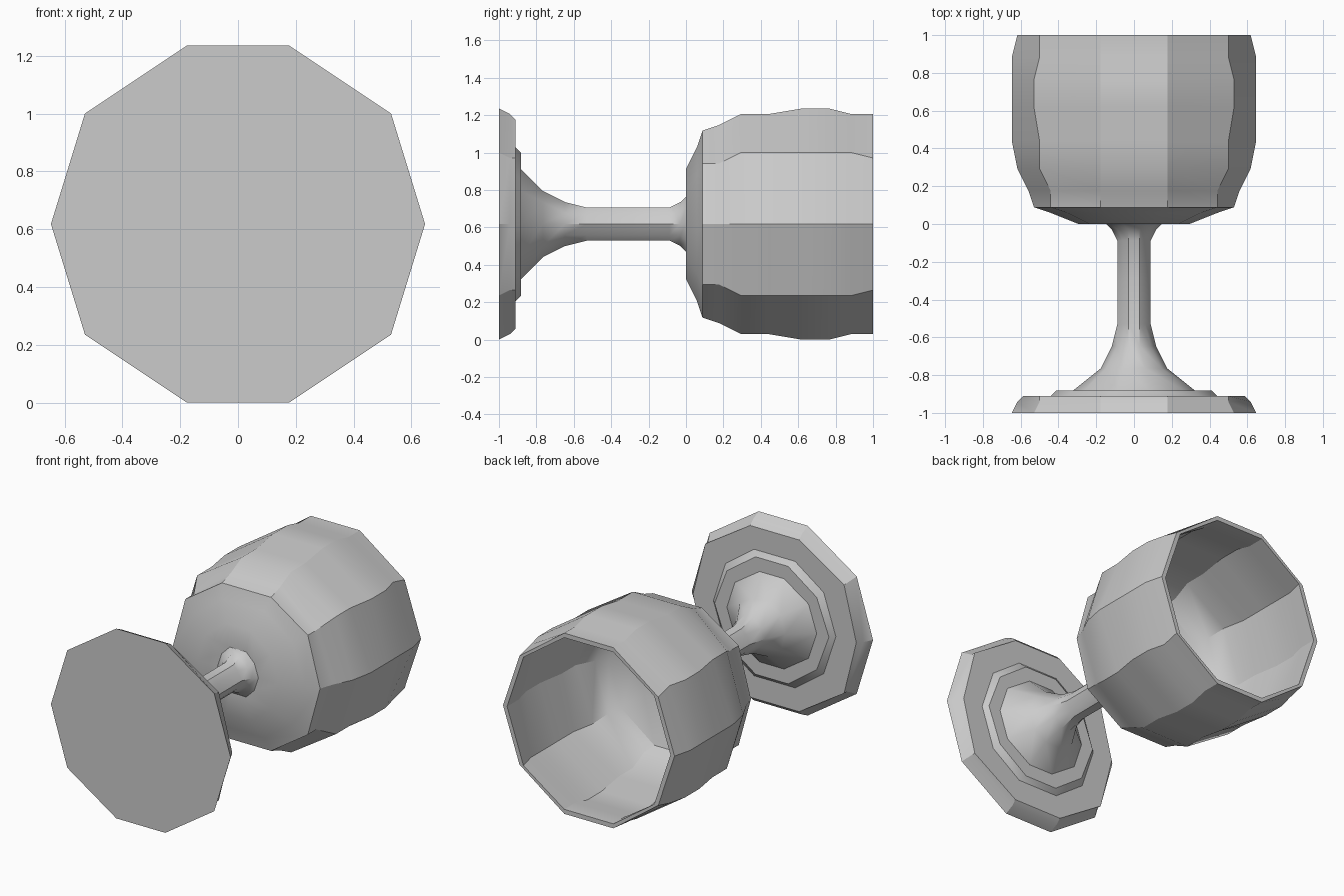
import bpy, bmesh, math

cube = bpy.data.objects.get("Cube")
if cube:
    bpy.data.objects.remove(cube, do_unlink=True)

U = 1 / 34        # modelling grid step
AXIS_Z = 21 * U   # height of the goblet's axis, lying along y

grey = bpy.data.materials.new("plain_grey")
grey.use_nodes = True
grey.diffuse_color = (0.6, 0.6, 0.6, 1)
grey.node_tree.nodes["Principled BSDF"].inputs["Base Color"].default_value = (0.6, 0.6, 0.6, 1)


def snapped_ring(bm, y, r):
    """Ten-sided ring around the y axis, snapped to the grid."""
    x1, z1 = round(r * math.cos(math.radians(36))), round(r * math.sin(math.radians(36)))
    x2, z2 = min(6, round(r * math.cos(math.radians(72)))), round(r * math.sin(math.radians(72)))
    pts = [(round(r), 0), (x1, z1), (x2, z2), (-x2, z2), (-x1, z1),
           (-round(r), 0), (-x1, -z1), (-x2, -z2), (x2, -z2), (x1, -z1)]
    return [bm.verts.new((x * U, y * U, z * U + AXIS_Z)) for x, z in pts]


def turned_part(name, profile, cap_start=False, cap_end=False, angle=30):
    """Skin the rings of a (y, radius) profile."""
    bm = bmesh.new()
    rings = [snapped_ring(bm, y, r) for y, r in profile]
    for a, b in zip(rings, rings[1:]):
        for i in range(10):
            j = (i + 1) % 10
            bm.faces.new((a[i], b[i], b[j], a[j]))
    if cap_start:
        bm.faces.new(rings[0])
    if cap_end:
        bm.faces.new(rings[-1][::-1])
    mesh = bpy.data.meshes.new(name)
    bm.to_mesh(mesh)
    bm.free()
    mesh.materials.append(grey)
    obj = bpy.data.objects.new(name, mesh)
    bpy.context.collection.objects.link(obj)
    bpy.ops.object.select_all(action='DESELECT')
    obj.select_set(True)
    bpy.context.view_layer.objects.active = obj
    bpy.ops.object.shade_smooth_by_angle(angle=math.radians(angle))
    return obj


# Foot: flat disc with a rounded rim and a raised centre
turned_part("foot", [(-34, 22), (-32, 21), (-31, 20.4), (-31, 15), (-30, 14), (-30, 10.7)],
            cap_start=True)

# Stem: flares into the foot and into the bowl
turned_part("stem", [(-30, 10.7), (-26, 6.3), (-22, 4.2), (-18, 3), (-10, 3),
                     (-3, 3), (-1, 4), (0, 5)], angle=40)

# Bowl: outer wall up to the rim, then the inner wall down to the floor
outer = [(0, 5), (0, 10), (2, 15), (3, 18), (6, 19), (10, 21.3), (15, 21.5),
         (21, 22), (26, 22), (30, 21.5), (34, 21)]
inner = [(34, 20), (30, 20.4), (26, 21), (21, 21), (15, 20.4), (10, 20),
         (6, 18), (4, 16.5), (2, 11), (1, 5)]
turned_part("bowl", outer + inner, cap_end=True)
